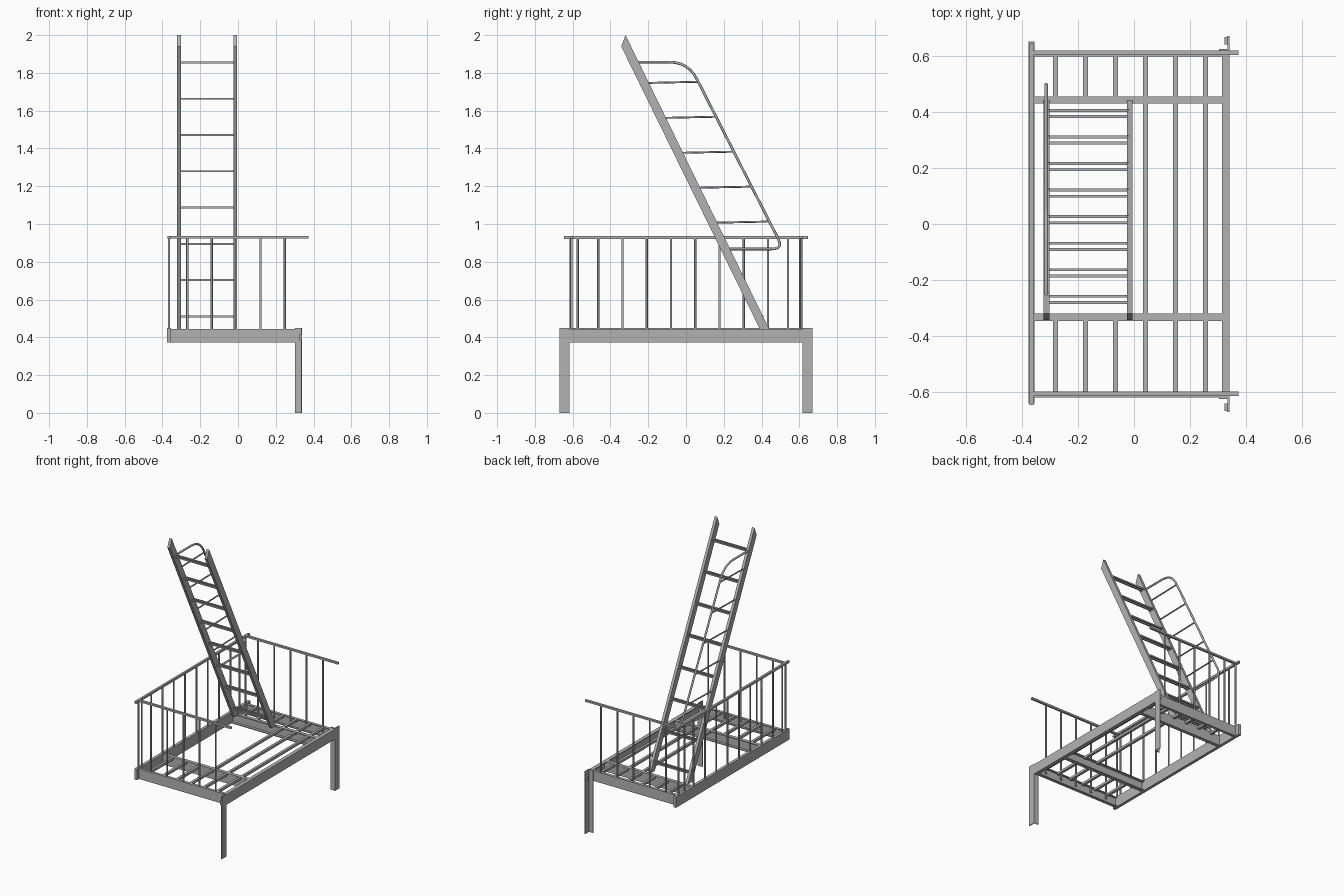
import bpy
import bmesh
from mathutils import Vector

if "Cube" in bpy.data.objects:
    bpy.data.objects.remove(bpy.data.objects["Cube"], do_unlink=True)

steel = bpy.data.materials.new("grey steel")
steel.use_nodes = True
GREY = (0.45, 0.45, 0.45, 1)
steel.diffuse_color = GREY
steel.node_tree.nodes["Principled BSDF"].inputs["Base Color"].default_value = GREY


def finish(name, bm):
    bmesh.ops.recalc_face_normals(bm, faces=bm.faces)
    mesh = bpy.data.meshes.new(name)
    bm.to_mesh(mesh)
    bm.free()
    mesh.materials.append(steel)
    obj = bpy.data.objects.new(name, mesh)
    bpy.context.collection.objects.link(obj)
    return obj


def extrude(name, points, offset):
    """Prism from a closed outline swept along an offset."""
    bm = bmesh.new()
    face = bm.faces.new([bm.verts.new(p) for p in points])
    top = bmesh.ops.extrude_face_region(bm, geom=[face])["geom"]
    verts = [v for v in top if isinstance(v, bmesh.types.BMVert)]
    bmesh.ops.translate(bm, verts=verts, vec=Vector(offset))
    return finish(name, bm)


def box(name, x, y, z):
    pts = [(x[0], y[0], z[0]), (x[1], y[0], z[0]), (x[1], y[1], z[0]), (x[0], y[1], z[0])]
    return extrude(name, pts, (0, 0, z[1] - z[0]))


def tube(name, points, radius, cyclic=False):
    curve = bpy.data.curves.new(name, "CURVE")
    curve.dimensions = "3D"
    curve.bevel_depth = radius
    curve.bevel_resolution = 2
    curve.use_fill_caps = True
    spline = curve.splines.new("POLY")
    spline.points.add(len(points) - 1)
    for point, co in zip(spline.points, points):
        point.co = (*co, 1)
    curve.materials.append(steel)
    obj = bpy.data.objects.new(name, curve)
    bpy.context.collection.objects.link(obj)
    return obj


def rounded(points, radius, steps=6):
    """Path with its inner corners replaced by smooth bends."""
    pts = [Vector(p) for p in points]
    path = [pts[0]]
    for a, b, c, r in zip(pts, pts[1:], pts[2:], radius):
        start = b + (a - b).normalized() * r
        end = b + (c - b).normalized() * r
        for i in range(steps + 1):
            t = i / steps
            path.append(start.lerp(b, t).lerp(b.lerp(end, t), t))
    return path + [pts[-1]]


def channel(width, z0, z1, t=0.006):
    """C outline as (depth, height) pairs, web at depth zero."""
    return [(0, z0), (width, z0), (width, z0 + t), (t, z0 + t),
            (t, z1 - t), (width, z1 - t), (width, z1), (0, z1)]


LOW, DECK = 0.372, 0.445

# Platform frame
box("wall_beam", (-0.376, -0.355), (-0.64, 0.65), (LOW, 0.45))
extrude("outer_beam", [(0.34 - d, -0.62, z) for d, z in channel(0.027, LOW, DECK)], (0, 1.24, 0))
for name, y, side, width in (("front_beam", -0.618, 1, 0.02), ("back_beam", 0.618, -1, 0.02),
                             ("front_cross_beam", -0.345, 1, 0.025),
                             ("back_cross_beam", 0.455, -1, 0.025)):
    extrude(name, [(-0.355, y + side * d, z) for d, z in channel(width, LOW, DECK)], (0.685, 0, 0))

# Angle legs with bolted brackets
for name, s in (("front", -1), ("back", 1)):
    outline = [(0.303, 0.618), (0.34, 0.618), (0.34, 0.67), (0.334, 0.67), (0.334, 0.624), (0.303, 0.624)]
    extrude(name + "_leg", [(x, s * y, 0) for x, y in outline], (0, 0, 0.45))
    box(name + "_leg_bracket", (0.322, 0.334), sorted((s * 0.64, s * 0.667)), (0.385, 0.415))

# Deck bars
for i in range(6):
    x = -0.28 + i * 0.107
    span = (x - 0.009, x + 0.009)
    z = (DECK - 0.018, DECK - 0.001)
    box("front_deck_bar", span, (-0.605, -0.34), z)
    box("back_deck_bar", span, (0.45, 0.605), z)
    if i > 2:
        box("middle_deck_bar", span, (-0.33, 0.44), z)

# Railings
box("side_top_rail", (-0.373, -0.358), (-0.645, 0.645), (0.921, 0.936))
for name, y in (("front", -0.606), ("back", 0.61)):
    box(name + "_top_rail", (-0.36, 0.372), (y - 0.008, y + 0.008), (0.923, 0.936))
    for i in range(5):
        x = -0.268 + i * 0.129
        tube(name + "_rail_post", [(x, y, LOW + 0.03), (x, y, 0.925)], 0.006)
for y in [-0.573] + [-0.465 + i * 0.1285 for i in range(8)] + [0.54]:
    tube("side_rail_post", [(-0.365, y, LOW + 0.03), (-0.365, y, 0.925)], 0.006)
for y in (-0.61, 0.605):
    tube("corner_post", [(-0.365, y, LOW + 0.03), (-0.365, y, 0.925)], 0.006)

# Ladder stringers and paired rungs
STRINGER = [(0.39, DECK), (0.44, DECK), (-0.32, 2.0), (-0.343, 1.94)]
for name, x in (("right_stringer", -0.322), ("left_stringer", -0.025)):
    extrude(name, [(x, y, z) for y, z in STRINGER], (0.02, 0, 0))
for i in range(8):
    y, z = 0.394 - i * 0.0947, 0.511 + i * 0.192
    for dy in (-0.011, 0.011):
        box("rung", (-0.305, -0.02), (y + dy - 0.005, y + dy + 0.005), (z - 0.005, z + 0.005))

# Bent handrail beside the ladder, with struts
X = -0.313
path = [(X, -0.26, 1.857), (X, 0.012, 1.857), (X, 0.515, 0.868), (X, 0.21, 0.868)]
tube("ladder_handrail", rounded(path, (0.1, 0.06)), 0.007)
for i in range(5):
    y, z = -0.2 + i * 0.0905, 1.75 - i * 0.185
    tube("handrail_strut", [(X, y, z - 0.003), (X, y + 0.27, z + 0.003)], 0.005)
